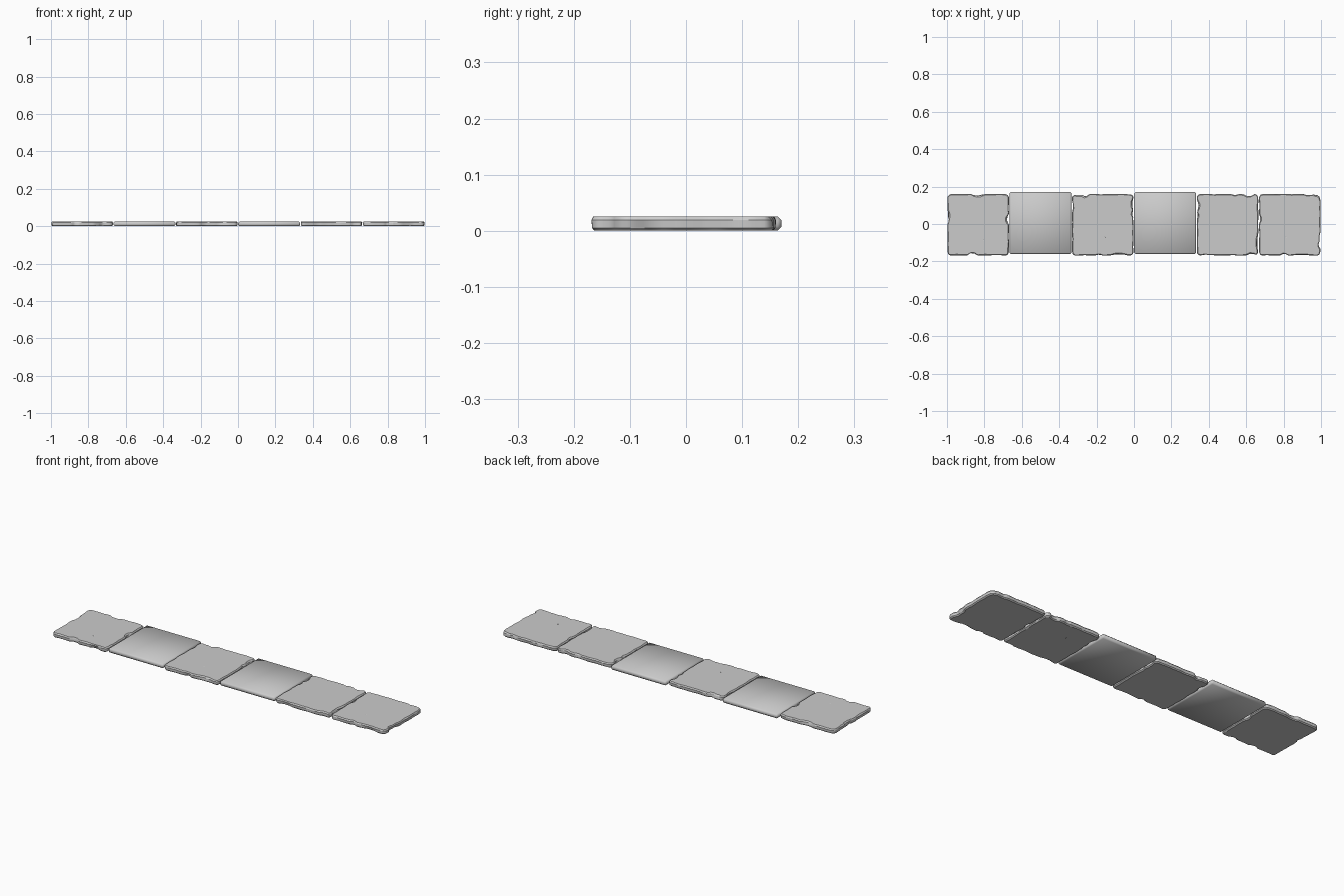
import bpy, bmesh, math, random
from mathutils import Vector

if "Cube" in bpy.data.objects:
    bpy.data.objects.remove(bpy.data.objects["Cube"])

PITCH = 1 / 3          # tile spacing along x
H = 0.025              # tile thickness
HALF = 0.1655          # half size of a worn tile


def finish(bm, name, loc):
    bmesh.ops.recalc_face_normals(bm, faces=bm.faces)
    me = bpy.data.meshes.new(name)
    bm.to_mesh(me)
    bm.free()
    ob = bpy.data.objects.new(name, me)
    ob.location = loc
    bpy.context.collection.objects.link(ob)
    bpy.ops.object.select_all(action='DESELECT')
    ob.select_set(True)
    bpy.context.view_layer.objects.active = ob
    return ob


def outline(r=0.022, n_side=44, n_corner=6):
    """Rounded square, counter-clockwise: list of (point, outward normal)."""
    pts = []
    s = HALF - r
    for k in range(4):
        a = k * math.pi / 2
        n, t = Vector((math.cos(a), math.sin(a))), Vector((-math.sin(a), math.cos(a)))
        for i in range(n_side):
            pts.append((n * HALF + t * (-s + 2 * s * i / n_side), n))
        for i in range(n_corner):
            b = a + math.pi / 2 * i / n_corner
            d = Vector((math.cos(b), math.sin(b)))
            pts.append(((n + t) * s + d * r, d))
    return pts


def worn_tile(name, cx, chips, pit, seed):
    """Slab with rounded corners, uneven bevel and chipped edges.
    chips: (x, y, radius, depth at bottom, depth at top)"""
    rnd = random.Random(seed)
    ph = [rnd.uniform(0, 6.28) for _ in range(4)]
    levels = [(0, 0.008, 0), (0.005, 0.002, 0.2), (0.019, 0.001, 0.8), (H, 0.006, 1)]
    pts = outline()
    bm = bmesh.new()
    rings = []
    for li, (z, inset, f) in enumerate(levels):
        ring = []
        for i, (p, n) in enumerate(pts):
            u = 2 * math.pi * i / len(pts)
            wave = 0.001 * (math.sin(9 * u + ph[li]) + math.sin(17 * u + ph[0]))
            d = inset + (max(wave, 0) if li in (1, 2) else wave)
            for x, y, rad, lo, hi in chips:
                q = (p - Vector((x, y))).length / rad
                if q < 1:
                    d += (lo * (1 - f) + hi * f) * min(1, 1.6 * (1 - q))
            v = p - n * d
            ring.append(bm.verts.new((v.x, v.y, z)))
        rings.append(ring)
    for a, b in zip(rings, rings[1:]):
        for i in range(len(a)):
            j = (i + 1) % len(a)
            bm.faces.new((a[i], a[j], b[j], b[i]))
    bm.faces.new(rings[0][::-1])
    bm.faces.new(rings[-1])
    ob = finish(bm, name, (cx, -0.004, 0))
    # small pit in the surface
    bpy.ops.mesh.primitive_ico_sphere_add(subdivisions=2, radius=0.006,
                                          location=(cx + pit[0], pit[1] - 0.004, pit[2]))
    cutter = bpy.context.object
    cutter.name = "pit_cutter"
    bpy.context.view_layer.objects.active = ob
    mod = ob.modifiers.new("pit", 'BOOLEAN')
    mod.operation, mod.object, mod.solver = 'DIFFERENCE', cutter, 'EXACT'
    bpy.ops.object.modifier_apply(modifier=mod.name)
    bpy.data.objects.remove(cutter)
    bpy.ops.object.select_all(action='DESELECT')
    ob.select_set(True)
    bpy.ops.object.shade_smooth_by_angle(angle=math.radians(30))


def smooth_tile(name, cx):
    """Clean bevelled slab, smooth shaded all over."""
    bm = bmesh.new()
    bmesh.ops.create_cube(bm, size=1)
    for v in bm.verts:
        v.co = (v.co.x * 0.331, v.co.y * 0.331, (v.co.z + 0.5) * H)
    bmesh.ops.bevel(bm, geom=bm.edges[:], offset=0.007, segments=1, affect='EDGES')
    finish(bm, name, (cx, 0.005, 0))
    bpy.ops.object.shade_smooth()


def col(i):
    return (i - 2.5) * PITCH


# Worn tiles, with chips placed along their edges
E = HALF
worn_tile("worn_tile_1", col(0), [
    (-0.01, E, 0.03, 0.004, 0.010), (0.02, E, 0.018, 0.002, 0.006),
    (-0.03, -E, 0.028, 0.009, 0.011), (E, 0.03, 0.03, 0.006, 0.012),
    (-E, 0.05, 0.03, 0.002, 0.008), (-E, 0.02, 0.015, 0.006, 0.004),
    (0.09, -E, 0.03, 0.009, 0.001)], (0.03, -0.08, H + 0.0045), 1)
worn_tile("worn_tile_3", col(2), [
    (-0.12, E, 0.045, 0.002, 0.009), (-0.09, E, 0.02, 0.007, 0.008),
    (E, 0.11, 0.035, 0.004, 0.010), (E, 0.06, 0.02, 0.003, 0.008),
    (0.09, -E, 0.045, 0.003, 0.008), (-0.02, -E, 0.02, 0.008, 0.003),
    (-E, 0.10, 0.03, 0.008, 0.004)], (0.01, -0.065, H + 0.0045), 2)
worn_tile("worn_tile_5", col(4), [
    (-E, 0.10, 0.035, 0.005, 0.010), (-E, 0.05, 0.02, 0.003, 0.008),
    (0.115, E, 0.03, 0.010, 0.012), (0.04, E, 0.02, 0.003, 0.006),
    (E, -0.10, 0.045, 0.003, 0.008), (0.13, -E, 0.03, 0.006, 0.009),
    (-0.10, -E, 0.04, 0.007, 0.002)], (-0.04, 0.06, -0.0045), 3)
worn_tile("worn_tile_6", col(5), [
    (E, -0.08, 0.045, 0.011, 0.004), (E, -0.11, 0.02, 0.004, 0.008),
    (0.145, 0.155, 0.035, 0.003, 0.008), (0.10, E, 0.025, 0.005, 0.006),
    (-0.03, -E, 0.022, 0.007, 0.008), (0.07, -E, 0.04, 0.008, 0.003),
    (-E, 0.03, 0.025, 0.005, 0.006)], (-0.02, -0.065, H + 0.0045), 4)

# Clean tiles
for i in (1, 3):
    smooth_tile("smooth_tile_%d" % (i + 1), col(i))
